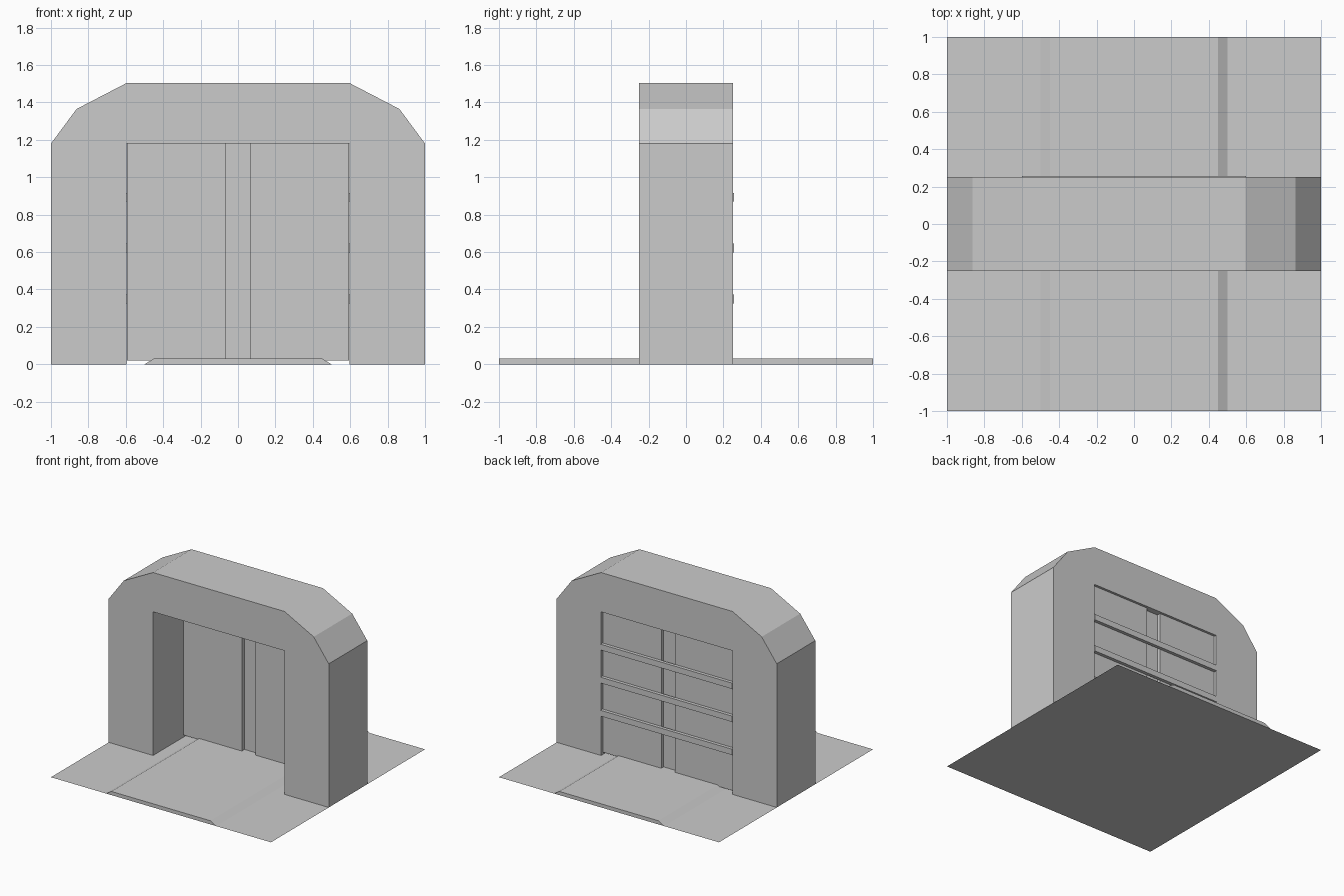
import bpy

if "Cube" in bpy.data.objects:
    bpy.data.objects.remove(bpy.data.objects["Cube"])


def extrude(name, outline, y0, y1):
    """Solid from an x/z outline swept along y."""
    n = len(outline)
    verts = [(x, y0, z) for x, z in outline] + [(x, y1, z) for x, z in outline]
    faces = [tuple(range(n)), tuple(range(2 * n - 1, n - 1, -1))]
    faces += [(i, i + n, (i + 1) % n + n, (i + 1) % n) for i in range(n)]
    mesh = bpy.data.meshes.new(name)
    mesh.from_pydata(verts, [], faces)
    ob = bpy.data.objects.new(name, mesh)
    bpy.context.collection.objects.link(ob)
    return ob


def box(name, x0, x1, y0, y1, z0, z1):
    return extrude(name, [(x0, z0), (x1, z0), (x1, z1), (x0, z1)], y0, y1)


# Ground sheet
bpy.ops.mesh.primitive_plane_add(size=2)
bpy.context.object.name = "ground"

# Raised road with sloping shoulders
extrude("road", [(-0.5, 0), (0.5, 0), (0.45, 0.03), (-0.45, 0.03)], -1, 1)

# Gate arch with chamfered shoulders, open in the middle
half = [(0.597, 0), (1, 0), (1, 1.18), (0.863, 1.365), (0.597, 1.503)]
outline = half + [(-x, z) for x, z in reversed(half)]
outline += [(-0.597, 1.18), (0.597, 1.18)]
extrude("gate_arch", outline, -0.25, 0.25)

# Two thick door leaves with a thinner strip between them
for side, x0, x1 in (("left", -0.593, -0.063), ("right", 0.063, 0.593)):
    box(side + "_door", x0, x1, 0.14, 0.23, 0.02, 1.18)
box("door_centre_strip", -0.063, 0.063, 0.175, 0.2, 0.02, 1.18)

# Cross bars on the back of the doors
for i, z in enumerate((0.35, 0.622, 0.893)):
    box(f"cross_bar_{i + 1}", -0.6, 0.6, 0.23, 0.257, z - 0.024, z + 0.024)
